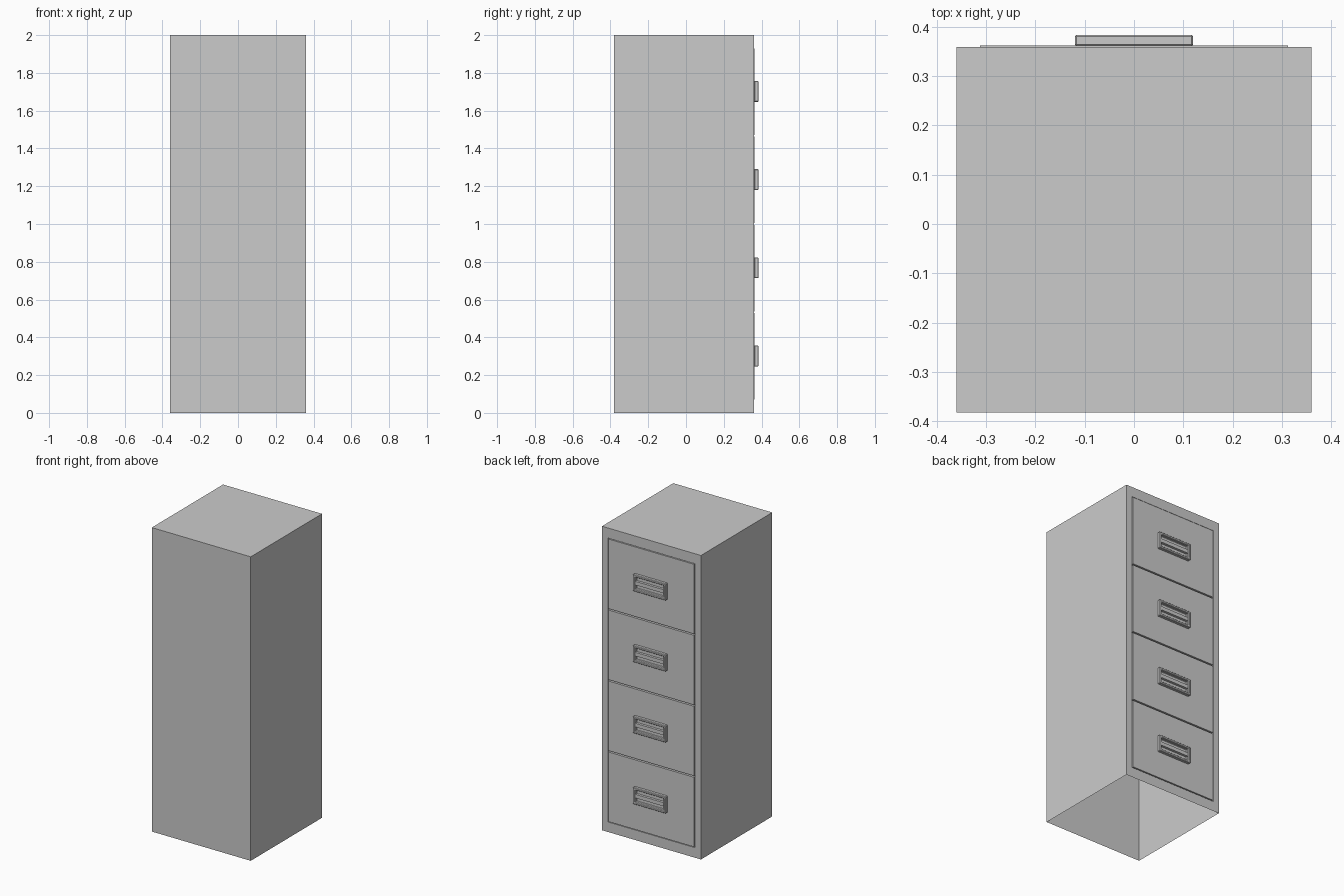
import bpy, bmesh
from mathutils import Matrix, Vector

if "Cube" in bpy.data.objects:
    bpy.data.objects.remove(bpy.data.objects["Cube"])


def box_bm(x, y, z):
    """Box bmesh from (min, max) pairs."""
    bm = bmesh.new()
    size = (x[1] - x[0], y[1] - y[0], z[1] - z[0])
    mid = Vector(((x[0] + x[1]) / 2, (y[0] + y[1]) / 2, (z[0] + z[1]) / 2))
    bmesh.ops.create_cube(bm, size=1, matrix=Matrix.Translation(mid) @ Matrix.Diagonal((*size, 1)))
    bm.normal_update()
    return bm


def face_toward(bm, d):
    return max(bm.faces, key=lambda f: f.normal.dot(Vector(d)))


def recess(bm, sx, sz, depth):
    """Inset the +y face to scaled size and push it inward."""
    f = face_toward(bm, (0, 1, 0))
    c = f.calc_center_median()
    bmesh.ops.inset_region(bm, faces=[f], thickness=0.005)
    for v in f.verts:
        v.co.x = c.x + (sx if v.co.x > c.x else -sx)
        v.co.z = c.z + (sz if v.co.z > c.z else -sz)
    new = bmesh.ops.extrude_discrete_faces(bm, faces=[f])["faces"][0]
    bmesh.ops.translate(bm, verts=new.verts, vec=(0, -depth, 0))


def finish(bm, name):
    mesh = bpy.data.meshes.new(name)
    bm.to_mesh(mesh)
    bm.free()
    ob = bpy.data.objects.new(name, mesh)
    bpy.context.collection.objects.link(ob)
    return ob


FRONT = 0.359

# Cabinet shell: open underneath, with a recess for the drawers
bm = box_bm((-0.36, 0.36), (-0.382, FRONT), (0, 2))
recess(bm, 0.317, 0.934, 0.015)
bmesh.ops.delete(bm, geom=[face_toward(bm, (0, 0, -1))], context='FACES')
finish(bm, "cabinet_shell")

# Four drawers, each with a framed pull
for i in range(4):
    z = 0.3 + i * 0.467
    finish(box_bm((-0.312, 0.312), (0.344, 0.362), (z - 0.229, z + 0.229)), f"drawer_front_{i + 1}")

    bm = box_bm((-0.12, 0.12), (0.361, 0.383), (z - 0.054, z + 0.056))
    recess(bm, 0.104, 0.040, 0.019)
    pull = finish(bm, f"drawer_pull_frame_{i + 1}")
    bev = pull.modifiers.new("soft_edges", 'BEVEL')
    bev.width = 0.003
    bev.segments = 1

    # Grip bar across the pull
    finish(box_bm((-0.106, 0.106), (0.363, 0.380), (z - 0.011, z + 0.013)), f"drawer_grip_{i + 1}")
